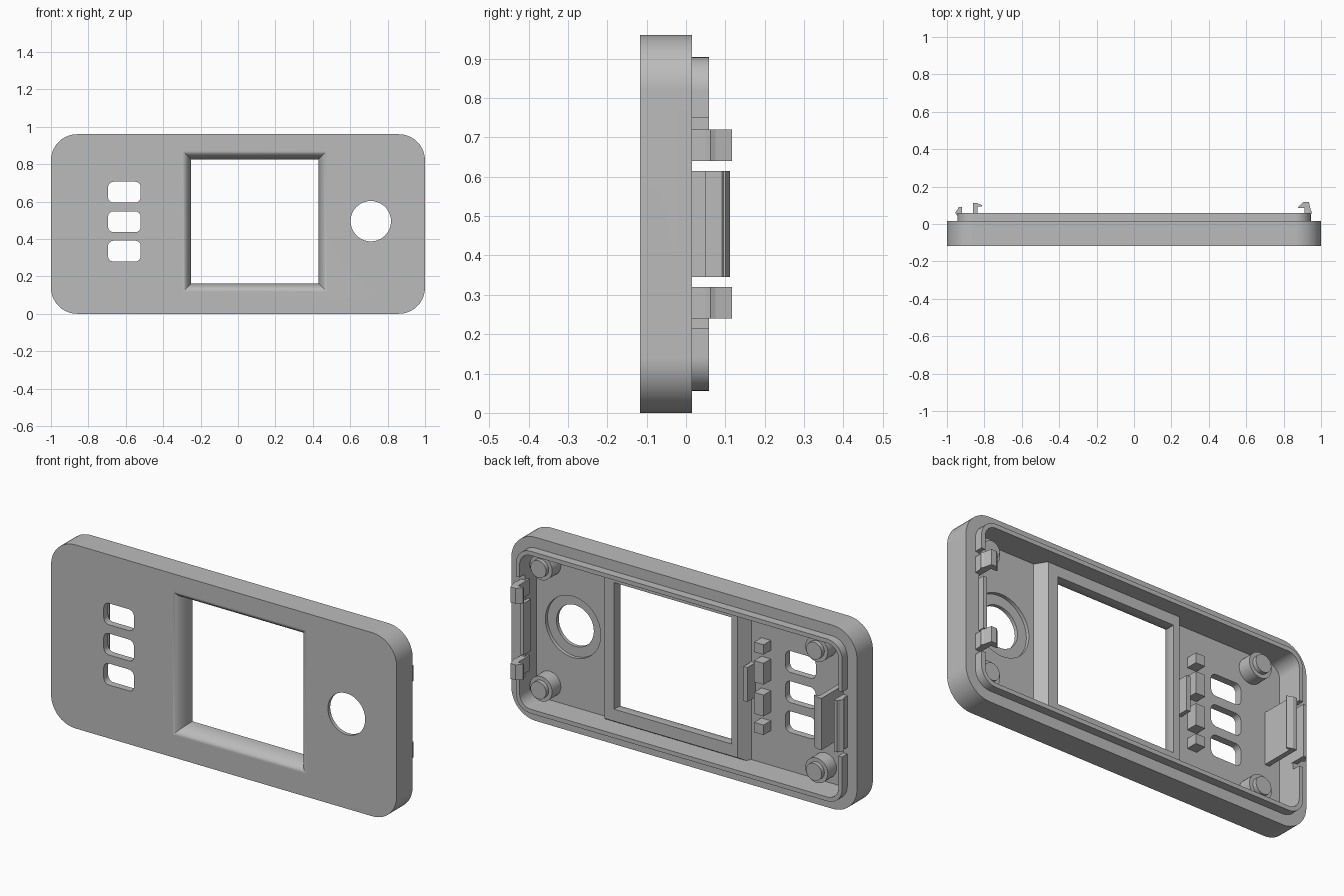
import bpy, bmesh
from math import sin, cos, pi

cube = bpy.data.objects.get("Cube")
if cube:
    bpy.data.objects.remove(cube, do_unlink=True)

GREY = (0.5, 0.5, 0.5, 1)
plastic = bpy.data.materials.new("grey plastic")
plastic.use_nodes = True
plastic.diffuse_color = GREY
plastic.node_tree.nodes["Principled BSDF"].inputs["Base Color"].default_value = GREY

FRONT, FLOOR, BACK, LIP = -0.117, -0.08, 0.015, 0.058
MID_Z = 0.48


def loft(name, rings):
    """Closed solid through a list of rings with equal point counts."""
    bm = bmesh.new()
    loops = [[bm.verts.new(p) for p in ring] for ring in rings]
    n = len(loops[0])
    for a, b in zip(loops, loops[1:]):
        for i in range(n):
            j = (i + 1) % n
            bm.faces.new((a[i], a[j], b[j], b[i]))
    bm.faces.new(loops[0])
    bm.faces.new(loops[-1])
    bmesh.ops.recalc_face_normals(bm, faces=bm.faces)
    mesh = bpy.data.meshes.new(name)
    bm.to_mesh(mesh)
    bm.free()
    mesh.materials.append(plastic)
    obj = bpy.data.objects.new(name, mesh)
    bpy.context.collection.objects.link(obj)
    return obj


def rounded(x0, x1, z0, z1, r, steps=10):
    """Rounded rectangle outline in x and z."""
    pts = []
    corners = ((x1 - r, z1 - r), (x0 + r, z1 - r), (x0 + r, z0 + r), (x1 - r, z0 + r))
    for q, (cx, cz) in enumerate(corners):
        for k in range(steps + 1):
            a = (q + k / steps) * pi / 2
            pts.append((cx + r * cos(a), cz + r * sin(a)))
    return pts


def rect(x0, x1, z0, z1, grow=0):
    return [(x0 - grow, z0 - grow), (x1 + grow, z0 - grow),
            (x1 + grow, z1 + grow), (x0 - grow, z1 + grow)]


def circle(x, z, r, n=48):
    return [(x + r * cos(2 * pi * i / n), z + r * sin(2 * pi * i / n)) for i in range(n)]


def at_y(outline, y):
    return [(x, y, z) for x, z in outline]


def slab(name, outline, y0, y1):
    return loft(name, [at_y(outline, y0), at_y(outline, y1)])


def strip(name, profile, z0, z1):
    """Profile in x and y, extruded upward."""
    return loft(name, [[(x, y, z) for x, y in profile] for z in (z0, z1)])


def activate(obj):
    bpy.ops.object.select_all(action='DESELECT')
    obj.select_set(True)
    bpy.context.view_layer.objects.active = obj


def combine(target, tool, operation):
    activate(target)
    mod = target.modifiers.new("cut", 'BOOLEAN')
    mod.operation, mod.solver, mod.object = operation, 'EXACT', tool
    bpy.ops.object.modifier_apply(modifier=mod.name)
    bpy.data.objects.remove(tool, do_unlink=True)


def inset_outline(d, r):
    return rounded(-1 + d, 1 - d, d, 2 * MID_Z - d, r)


# Hollow shell with a raised lip around its open back
shell = slab("panel_shell", inset_outline(0, 0.14), FRONT, BACK)
combine(shell, slab("lip", inset_outline(0.056, 0.085), -0.02, LIP), 'UNION')
combine(shell, slab("cavity", inset_outline(0.078, 0.063), FLOOR, 0.2), 'DIFFERENCE')

# Gaps in the lip for the clips
combine(shell, slab("gap", rect(0.85, 1.1, 0.215, 0.75), BACK, 0.2), 'DIFFERENCE')
combine(shell, slab("gap", rect(-1.1, -0.85, 0.31, 0.65), BACK, 0.2), 'DIFFERENCE')

# Screen surround: sloped block behind, rounded funnel in front
combine(shell, loft("surround", [at_y(rect(-0.335, 0.535, 0.05, 0.92), -0.1),
                                 at_y(rect(-0.285, 0.485, 0.1, 0.88), -0.02)]), 'UNION')
window = (-0.25, 0.43, 0.163, 0.825)
rings = [at_y(rect(*window, 0.047), -0.2)]
for k in range(11):
    a = k / 10 * pi / 2
    rings.append(at_y(rect(*window, 0.047 * (1 - sin(a))), FRONT - 0.0002 + 0.09 * (1 - cos(a))))
rings.append(at_y(rect(*window), 0.2))
combine(shell, loft("funnel", rings), 'DIFFERENCE')

# Button slots, round hole and its counterbore
for z in (0.335, 0.492, 0.65):
    combine(shell, slab("slot", rounded(-0.695, -0.52, z - 0.056, z + 0.056, 0.03, 6), -0.2, 0.1),
            'DIFFERENCE')
combine(shell, slab("bore", circle(0.71, 0.495, 0.16), -0.098, 0.1), 'DIFFERENCE')
combine(shell, slab("hole", circle(0.71, 0.495, 0.108), -0.2, 0.1), 'DIFFERENCE')

activate(shell)
bpy.ops.object.shade_smooth_by_angle()
weighted = shell.modifiers.new("weighted normals", 'WEIGHTED_NORMAL')
weighted.keep_sharp = True

# Stepped screw posts in the corners
for x, side in ((0.845, "left"), (-0.75, "right")):
    for z, level in ((0.163, "lower"), (0.797, "upper")):
        post = loft(f"{level}_{side}_post", [
            at_y(circle(x, z, r, 32), y)
            for r, y in ((0.065, FLOOR - 0.01), (0.065, -0.008), (0.045, -0.008), (0.045, 0.014))])
        activate(post)
        bpy.ops.object.shade_smooth_by_angle()

# Small support blocks and a thin plate beside the screen
for i, (offset, half) in enumerate(((0.21, 0.026), (0.083, 0.056))):
    for sign, level in ((-1, "lower"), (1, "upper")):
        z = 0.495 + sign * offset
        slab(f"{level}_support_block_{i + 1}", rect(-0.435, -0.38, z - half, z + half),
             FLOOR - 0.01, -0.02)
slab("support_plate", rect(-0.345, -0.322, 0.41, 0.59), FLOOR - 0.01, -0.015)

# Pair of hooked clips on the left edge with a rib between
hook = [(0.945, -0.01), (0.945, 0.05), (0.952, 0.062), (0.945, 0.075), (0.935, 0.117),
        (0.905, 0.117), (0.878, 0.092), (0.878, 0.085), (0.912, 0.085), (0.912, -0.01)]
for z, level in ((0.24, "lower"), (0.64, "upper")):
    strip(f"{level}_left_clip", hook, z, z + 0.08)
slab("left_rib", rect(0.905, 0.925, 0.345, 0.615), -0.01, 0.05)

# Snap ridge and long hook on the right edge
strip("right_snap_ridge", [(-0.945, 0), (-0.945, 0.045), (-0.957, 0.06), (-0.945, 0.075),
                           (-0.938, 0.09), (-0.92, 0.09), (-0.92, 0)], 0.345, 0.615)
strip("right_hook", [(-0.862, FLOOR - 0.01), (-0.862, 0.112), (-0.84, 0.112), (-0.812, 0.1),
                     (-0.812, 0.095), (-0.836, 0.092), (-0.836, FLOOR - 0.01)], 0.345, 0.615)
